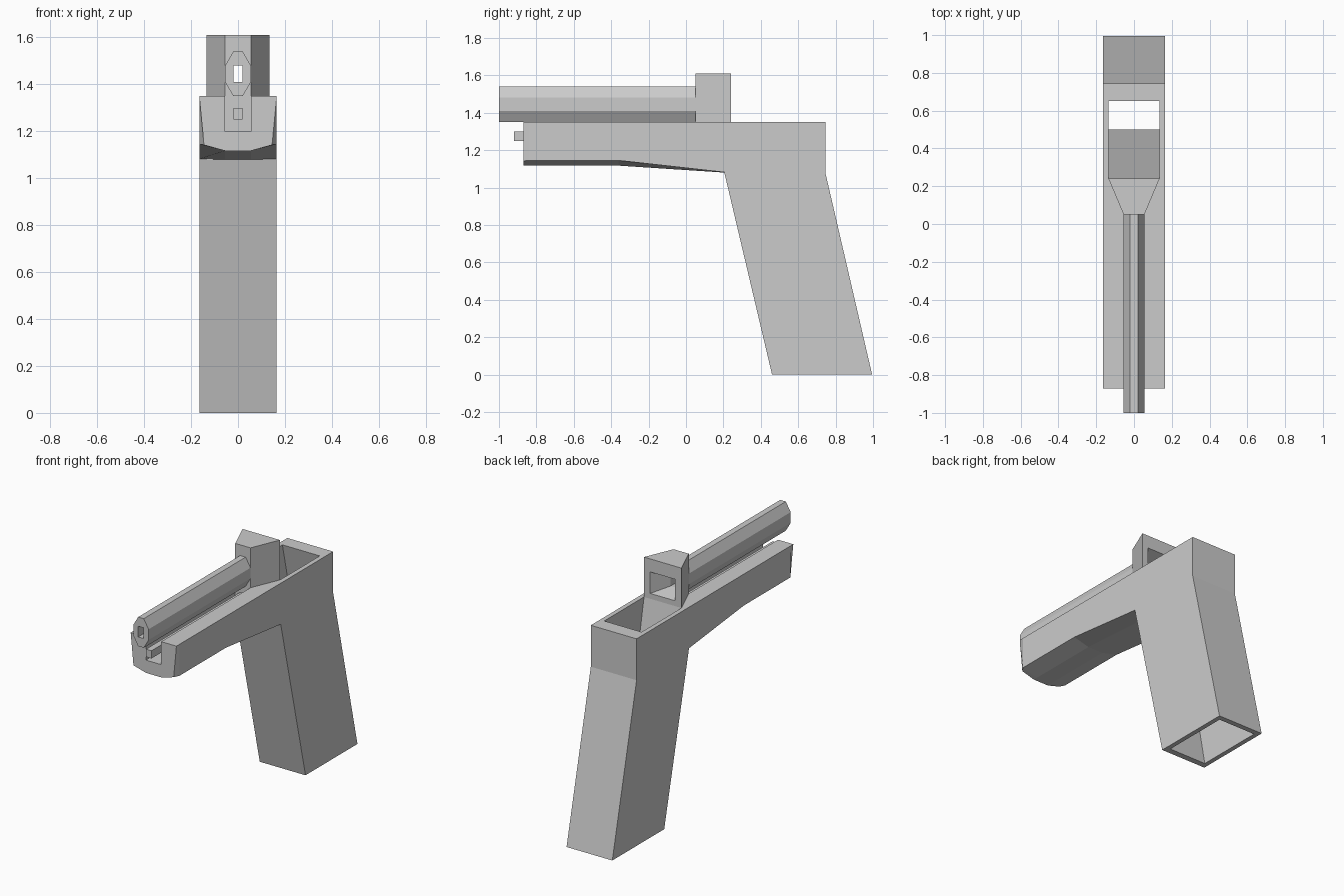
import bpy, bmesh

if "Cube" in bpy.data.objects:
    bpy.data.objects.remove(bpy.data.objects["Cube"])


def loft(name, rings):
    """Closed solid skinned through rings of equal point count."""
    bm = bmesh.new()
    vs = [[bm.verts.new(p) for p in r] for r in rings]
    n = len(rings[0])
    for a, b in zip(vs, vs[1:]):
        for i in range(n):
            j = (i + 1) % n
            bm.faces.new((a[i], a[j], b[j], b[i]))
    bm.faces.new(vs[0])
    bm.faces.new(vs[-1])
    bmesh.ops.recalc_face_normals(bm, faces=bm.faces)
    me = bpy.data.meshes.new(name)
    bm.to_mesh(me)
    bm.free()
    ob = bpy.data.objects.new(name, me)
    bpy.context.collection.objects.link(ob)
    return ob


def side_prism(name, half, profile):
    return loft(name, [[(x, y, z) for y, z in profile] for x in (-half, half)])


def box_y(name, half, y0, y1, z0, z1):
    return side_prism(name, half, [(y0, z0), (y1, z0), (y1, z1), (y0, z1)])


def rect(y, half, z0, z1):
    return [(-half, y, z0), (half, y, z0), (half, y, z1), (-half, y, z1)]


def boolean(ob, other, op):
    """Apply a boolean and discard the helper."""
    m = ob.modifiers.new(op, 'BOOLEAN')
    m.operation, m.object, m.solver = op, other, 'EXACT'
    bpy.context.view_layer.objects.active = ob
    bpy.ops.object.modifier_apply(modifier=m.name)
    bpy.data.objects.remove(other)


# Frame front: chamfered underside fading into the flat grip joint
def section(y, xc, zc, zb):
    half = [(0.165, 1.35), (xc, zc), (0.055, zb)]
    pts = half + [(-x, z) for x, z in reversed(half)]
    return [(x, y, z) for x, z in pts]


dust_cover = loft("dust_cover", [
    section(-0.87, 0.145, 1.142, 1.117),
    section(-0.84, 0.165, 1.145, 1.117),
    section(-0.36, 0.165, 1.145, 1.117),
    section(0.205, 0.165, 1.082, 1.08),
])

# Slanted hollow grip, joined to the frame front
frame = side_prism("frame_and_grip", 0.165, [
    (0.205, 1.35), (0.745, 1.35), (0.745, 1.08), (0.995, 0), (0.46, 0), (0.205, 1.08)])
boolean(frame, dust_cover, 'UNION')

# Grip well and top channel
# (extended past the open ends along the same slopes)
well = side_prism("well_cutter", 0.135, [
    (0.23, 1.40), (0.6385, 1.40), (0.9715, -0.05), (0.5096, -0.05)])
boolean(frame, well, 'DIFFERENCE')
boolean(frame, box_y("channel_cutter", 0.055, -1.0, 0.05, 1.20, 1.5), 'DIFFERENCE')

# Eight-sided tube
oct_pts = [(0.02, 1.35), (0.055, 1.41), (0.055, 1.48), (0.02, 1.54)]
oct_pts += [(-x, z) for x, z in reversed(oct_pts)]
tube = loft("tube", [[(x, y, z) for x, z in oct_pts] for y in (-1.0, 0.05)])
boolean(tube, box_y("bore_cutter", 0.02, -1.1, 0.1, 1.41, 1.48), 'DIFFERENCE')

# Rear block, narrowing toward the tube, with a funnel opening at the back
block = loft("rear_block", [rect(0.05, 0.055, 1.35, 1.61), rect(0.24, 0.135, 1.35, 1.61)])
funnel = loft("funnel_cutter", [
    rect(0.0, 0.02, 1.41, 1.48), rect(0.13, 0.02, 1.41, 1.48),
    rect(0.24, 0.09, 1.385, 1.525), rect(0.26, 0.09, 1.385, 1.525)])
boolean(block, funnel, 'DIFFERENCE')

# Thin rod lying in the channel
box_y("channel_rod", 0.02, -0.92, 0.05, 1.25, 1.30)
